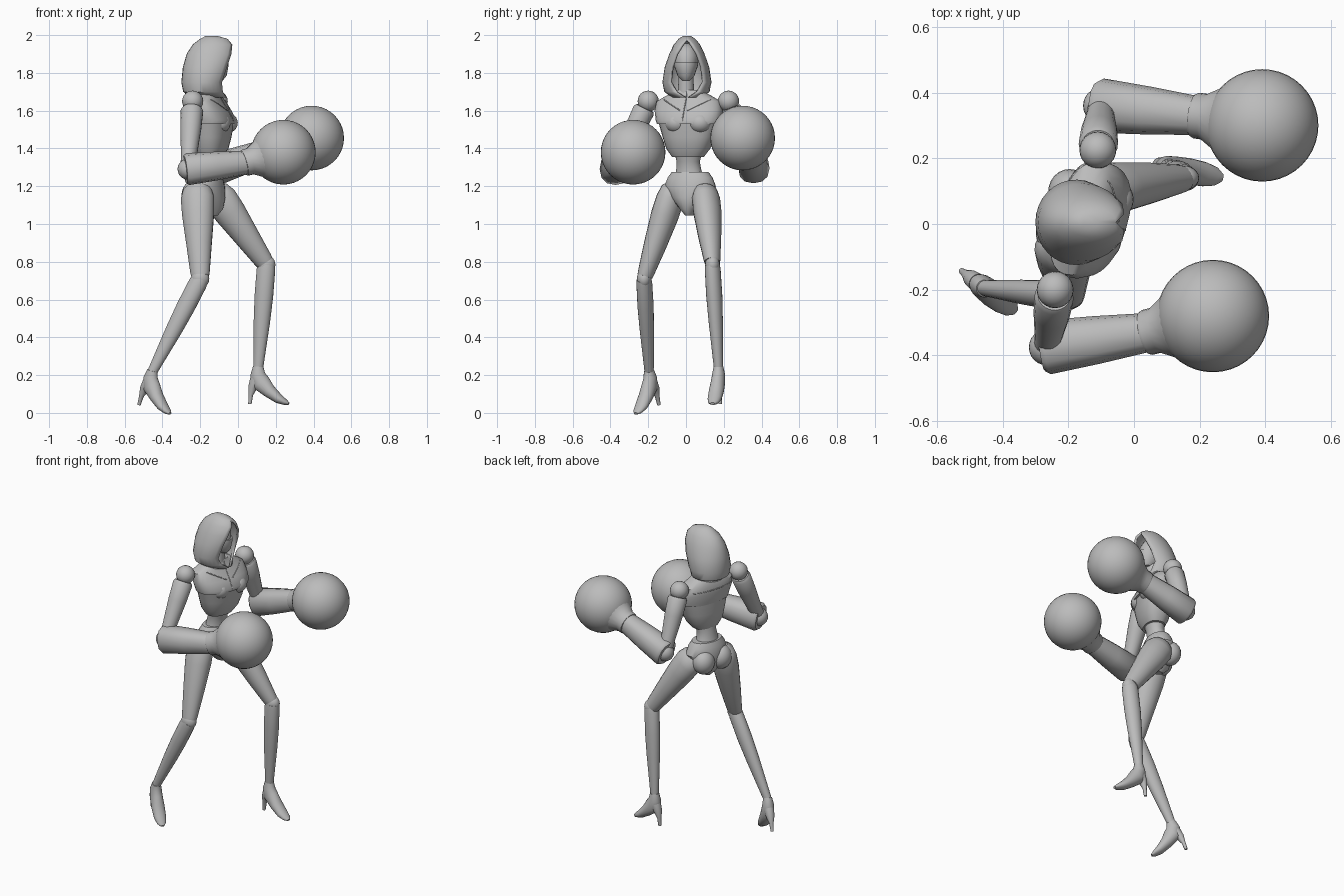
import bpy, bmesh, math
from mathutils import Vector, Matrix

cube = bpy.data.objects.get("Cube")
if cube:
    bpy.data.objects.remove(cube, do_unlink=True)

GREY = (0.5, 0.5, 0.5, 1)
mat = bpy.data.materials.new("plain grey")
mat.use_nodes = True
mat.diffuse_color = GREY
mat.node_tree.nodes["Principled BSDF"].inputs["Base Color"].default_value = GREY

UP = Vector((0, 0, 1))
FWD = Vector((0.957, -0.29, 0))     # direction the twisted trunk faces
SIDE = Vector((0.29, 0.957, 0))


def finish(name, bm, sharp=40):
    """Turn a bmesh into a smooth shaded object with sharp creases."""
    bmesh.ops.remove_doubles(bm, verts=bm.verts, dist=0.0005)
    bmesh.ops.recalc_face_normals(bm, faces=bm.faces)
    for f in bm.faces:
        f.smooth = True
    for e in bm.edges:
        e.smooth = e.calc_face_angle(0) < math.radians(sharp)
    me = bpy.data.meshes.new(name)
    bm.to_mesh(me)
    bm.free()
    me.materials.append(mat)
    ob = bpy.data.objects.new(name, me)
    bpy.context.collection.objects.link(ob)
    return ob


def loft(name, stations, ref, n=20, power=1.0, flat=False):
    """Skin oval rings along a path; each station is (point, radius on ref, other radius)."""
    bm = bmesh.new()
    pts = [Vector(s[0]) for s in stations]
    rings = []
    for i, (p, a, b) in enumerate(stations):
        t = UP if flat else (pts[min(i + 1, len(pts) - 1)] - pts[max(i - 1, 0)]).normalized()
        u = (ref - t * ref.dot(t)).normalized()
        v = t.cross(u)
        ring = []
        for k in range(n):
            c, s = math.cos(math.tau * k / n), math.sin(math.tau * k / n)
            c, s = (math.copysign(abs(w) ** power, w) for w in (c, s))
            ring.append(bm.verts.new(pts[i] + u * a * c + v * b * s))
        rings.append(ring)
    for r, q in zip(rings, rings[1:]):
        for k in range(n):
            bm.faces.new((r[k], r[(k + 1) % n], q[(k + 1) % n], q[k]))
    bm.faces.new(rings[0])
    bm.faces.new(rings[-1])
    return finish(name, bm)


def ball(name, p, radii, seg=24, axis=None):
    bm = bmesh.new()
    bmesh.ops.create_uvsphere(bm, u_segments=seg, v_segments=seg // 2, radius=1)
    turn = UP.rotation_difference(axis).to_matrix().to_4x4() if axis else Matrix()
    bm.transform(Matrix.Translation(p) @ turn @ Matrix.Diagonal((*radii, 1)))
    return finish(name, bm)


def tube(name, a, b, profile, ref, **kw):
    """Straight limb from a to b; profile is (fraction, radius, radius)."""
    a, b = Vector(a), Vector(b)
    return loft(name, [(a.lerp(b, f), r, s) for f, r, s in profile], ref, **kw)


def trunk(name, levels, power=1.0):
    """Upright body section; each level is (z, x, y, half depth, half width)."""
    return loft(name, [((x, y, z), d, w) for z, x, y, d, w in levels], FWD, 28, power, True)


def seam(name, ob, path):
    """Thin raised seam projected on the body from the front or back (sign, side, z)."""
    curve = bpy.data.curves.new(name, "CURVE")
    curve.dimensions = "3D"
    curve.bevel_depth = 0.003
    curve.bevel_resolution = 1
    hits = []
    for (sg, s0, z0), (_, s1, z1) in zip(path, path[1:]):
        for k in range(9):
            s, z = s0 + (s1 - s0) * k / 8, z0 + (z1 - z0) * k / 8
            o = Vector((-0.14, 0.015, z)) + SIDE * s + FWD * sg
            ok, loc, _, _ = ob.ray_cast(o, -FWD * sg)
            if ok:
                hits.append(loc)
    sp = curve.splines.new("POLY")
    sp.points.add(len(hits) - 1)
    for p, h in zip(sp.points, hits):
        p.co = (*h, 1)
    curve.materials.append(mat)
    bpy.context.collection.objects.link(bpy.data.objects.new(name, curve))


# Trunk
trunk("ribcage", [(1.355, -.145, .01, .06, .085), (1.40, -.14, .012, .083, .118),
                  (1.46, -.135, .015, .092, .14), (1.545, -.13, .015, .098, .165)], 0.85)
jacket = trunk("jacket", [(1.53, -.128, .015, .105, .172), (1.55, -.128, .015, .108, .178),
                          (1.60, -.145, .015, .097, .185), (1.65, -.16, .015, .078, .175),
                          (1.685, -.16, .015, .062, .11), (1.71, -.155, .01, .05, .065)], 0.85)
trunk("waist", [(1.22, -.165, .02, .065, .09), (1.28, -.165, .015, .056, .068),
                (1.33, -.155, .012, .053, .062), (1.38, -.145, .012, .06, .075)])
trunk("pelvis", [(1.045, -.15, .02, .045, .022), (1.08, -.155, .02, .078, .05),
                 (1.14, -.16, .022, .092, .105), (1.20, -.165, .022, .09, .14),
                 (1.245, -.165, .022, .08, .122), (1.275, -.165, .022, .066, .1)])
for sgn, side in ((1, "left"), (-1, "right")):
    ball(side + "_bust", Vector((-.08, .012, 1.535)) + SIDE * .065 * sgn, (.06, .062, .055))
    ball(side + "_buttock", Vector((-.215, .035, 1.155)) + SIDE * .065 * sgn, (.065, .07, .075))
    seam(side + "_lapel_seam", jacket, [(1, .02 * sgn, 1.60), (1, .13 * sgn, 1.66)])
seam("front_zip", jacket, [(1, 0, 1.545), (1, 0, 1.70)])
seam("back_seam", jacket, [(-1, -.14, 1.62), (-1, .14, 1.62)])

# Head and hood
loft("neck", [((-.15, 0, 1.64), .045, .045), ((-.14, 0, 1.82), .038, .038)], Vector((1, 0, 0)))
loft("head", [((-.105, 0, 1.765), .02, .018), ((-.12, 0, 1.79), .05, .04),
              ((-.135, 0, 1.84), .077, .06), ((-.14, 0, 1.89), .078, .064),
              ((-.145, 0, 1.93), .06, .05), ((-.15, 0, 1.955), .025, .02)],
     Vector((1, 0, 0)), flat=True)
loft("face_mask", [((-.105, 0, 1.76), .025, .02), ((-.12, 0, 1.785), .06, .045),
                   ((-.133, 0, 1.84), .083, .064), ((-.134, 0, 1.855), .083, .064)],
     Vector((1, 0, 0)), flat=True)

# Each hood row: height, back x, brim x, half width, half opening
HOOD = [(1.67, -.25, -.06, .08, .008), (1.70, -.29, -.08, .12, .055), (1.75, -.30, -.085, .13, .088),
        (1.83, -.292, -.058, .118, .08), (1.90, -.272, -.035, .094, .056), (1.95, -.24, -.03, .07, .025),
        (1.98, -.20, -.055, .045, 0), (1.996, -.17, -.11, .02, 0)]
bm = bmesh.new()
rows = []
for z, back, brim, ry, gap in HOOD:
    a = math.asin(gap / ry)
    rx = (brim - back) / (1 + math.cos(a))
    row = []
    for k in range(25):
        th = a + (math.tau - 2 * a) * k / 24
        row.append(bm.verts.new((back + rx + rx * math.cos(th), .005 + ry * math.sin(th), z)))
    rows.append(row)
for r, q in zip(rows, rows[1:]):
    for k in range(24):
        bm.faces.new((r[k], r[k + 1], q[k + 1], q[k]))
bm.faces.new(rows[-1][:-1])
hood = finish("hood", bm)
mod = hood.modifiers.new("cloth", "SOLIDIFY")
mod.thickness = 0.012

# Arms: shoulder, elbow, wrist, glove centre
ARMS = {"left": ((-.11, .225, 1.65), (-.10, .36, 1.295), (.19, .33, 1.395), (.39, .30, 1.455)),
        "right": ((-.24, -.20, 1.65), (-.265, -.375, 1.29), (.04, -.33, 1.325), (.24, -.28, 1.38))}
for side, (sh, el, wr, gl) in ARMS.items():
    ball(side + "_shoulder", sh, (.056,) * 3)
    tube(side + "_upper_arm", sh, el, [(.1, .05, .05), (.14, .06, .058), (.4, .056, .054),
                                       (.8, .042, .042), (1, .04, .04)], FWD)
    ball(side + "_elbow", el, (.055,) * 3)
    tube(side + "_forearm", el, wr, [(-.05, .075, .072), (0, .084, .083), (.5, .076, .073),
                                     (.98, .064, .06), (1.05, .06, .058)], UP, n=12, power=0.85)
    tube(side + "_glove_cuff", wr, gl, [(-.04, .068, .066), (.0, .071, .07), (.12, .071, .07),
                                        (.32, .095, .095), (.5, .125, .125)], UP)
    ball(side + "_glove", gl, (.171,) * 3, 40)

# Legs: hip, knee, ankle
LEGS = {"left": ((-.105, .105, 1.15), (.15, .14, .785), (.107, .172, .235)),
        "right": ((-.215, -.075, 1.16), (-.20, -.222, .71), (-.455, -.195, .215))}
for side, (hip, knee, ankle) in LEGS.items():
    tube(side + "_thigh", hip, knee, [(-.12, .04, .035), (-.06, .075, .062), (.05, .09, .072),
                                      (.25, .086, .073), (.6, .068, .06), (.93, .052, .043),
                                      (.97, .048, .04)], FWD)
    ball(side + "_knee", knee, (.048, .038, .05))
    tube(side + "_shin", knee, ankle, [(0, .046, .038), (.05, .05, .041), (.3, .05, .042),
                                       (.55, .044, .037), (1, .026, .024)], FWD)


# Heeled shoes; profile points are (forward, up) from the ankle
def shoe(side, ankle, heading, pitch):
    f = Vector((*heading, 0)).normalized()
    across = UP.cross(f)
    c, s = math.cos(pitch), math.sin(pitch)

    def at(x, z):
        return Vector(ankle) + f * (x * c + z * s) + UP * (z * c - x * s)
    loft(side + "_shoe", [(at(x, z), a, b) for x, z, a, b in (
        (0, .01, .026, .028), (-.003, -.03, .034, .04), (.015, -.075, .037, .05), (.06, -.12, .04, .036),
        (.11, -.16, .037, .026), (.145, -.178, .028, .016), (.165, -.186, .012, .007))], across)
    loft(side + "_heel", [(at(x, z), a, b) for x, z, a, b in (
        (-.01, -.06, .03, .035), (-.03, -.1, .025, .024), (-.04, -.14, .013, .012),
        (-.045, -.188, .009, .009))], across)


shoe("left", LEGS["left"][2], (.205, -.04), 0)
shoe("right", LEGS["right"][2], (.16, -.12), 0.23)
